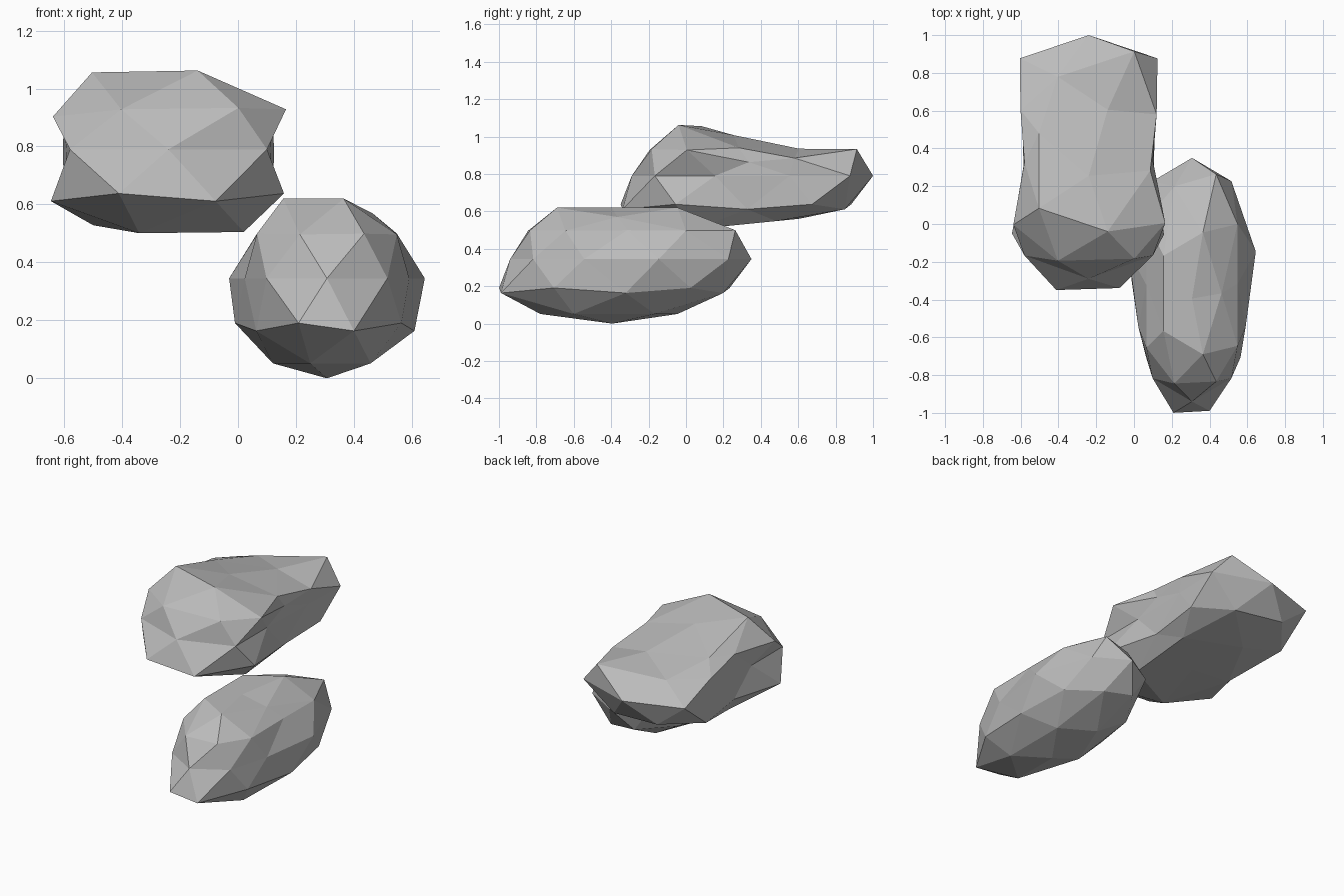
import bpy

cube = bpy.data.objects.get("Cube")
if cube:
    bpy.data.objects.remove(cube, do_unlink=True)

# Plain stone grey
stone = bpy.data.materials.new("stone grey")
stone.use_nodes = True
GREY = (0.5, 0.5, 0.5, 1)
stone.diffuse_color = GREY
shader = next(n for n in stone.node_tree.nodes if n.type == 'BSDF_PRINCIPLED')
shader.inputs["Base Color"].default_value = GREY
shader.inputs["Roughness"].default_value = 0.9


def clamp(value, low, high):
    return max(low, min(high, value))


def is_ridge_end(u, v, w):
    return u > 0.2 and abs(v) > 0.8 and w > 0.4


def lengthwise(u, v, w):
    """Long axis: the underside juts forward, poles lean to the front."""
    y = 0.645 * v - 0.1 * w * w
    if v < 0 and w < 0:
        y += 0.42 * v * v * w
    if is_ridge_end(u, v, w):
        y += 0.03
    return y


def lower_shape(u, v, w):
    """Rounded boulder: flattened top, pulled-in shoulders, tapered front."""
    across = u
    if w > 0.4:
        across = clamp(u, -0.68, 0.68)
    elif abs(w) < 0.1 and v < -0.2:
        across = clamp(u, -0.8, 0.8)
    x = 0.307 + 0.355 * across
    y = -0.295 + lengthwise(u, v, w)
    z = min(0.345 + 0.345 * w, 0.62)
    if is_ridge_end(u, v, w):
        x += 0.03
    if abs(u) > 0.9:
        y -= 0.05
    if 0.5 < w < 0.6:
        z -= 0.03
    if w > 0.8 and u > 0.5:
        x -= 0.03
        z -= 0.05
    return x, y, z


def upper_shape(u, v, w):
    """Boxy slab: straight sides, dipped sloping top and flat sloping base."""
    side = 0.34 + (0.25 * abs(v * w) if v < 0 else 0.04 * v)
    if w < -0.8:
        side = 0.26
    x = -0.24 + clamp(0.62 * u, -side, side)
    y = 0.355 + lengthwise(u, v, w)
    z = 0.79 + (0.32 if w > 0 else 0.34) * w
    top = max(0.935, 1.065 - 0.28 * max(y - 0.05, 0))
    z = clamp(z, 0.5 + 0.1 * max(y, 0), top)
    if w > 0.8 and u > 0.5:
        z -= 0.06
    if is_ridge_end(u, v, w):
        x += 0.07
    elif 0.4 < w < 0.6:
        # Shoulders sit lower, above all along the right-hand ridge
        z -= 0.07 if u > 0.8 else 0.03
        if v > 0.4:
            z -= 0.02
            y -= 0.07
    return x, y, z


def rock(name, shape):
    bpy.ops.mesh.primitive_ico_sphere_add(subdivisions=2, radius=1, location=(0, 0, 0))
    obj = bpy.context.object
    obj.name = name
    for vert in obj.data.vertices:
        vert.co = shape(*vert.co)
    obj.data.materials.append(stone)
    bpy.ops.object.shade_flat()


rock("lower_rock", lower_shape)
rock("upper_rock", upper_shape)
